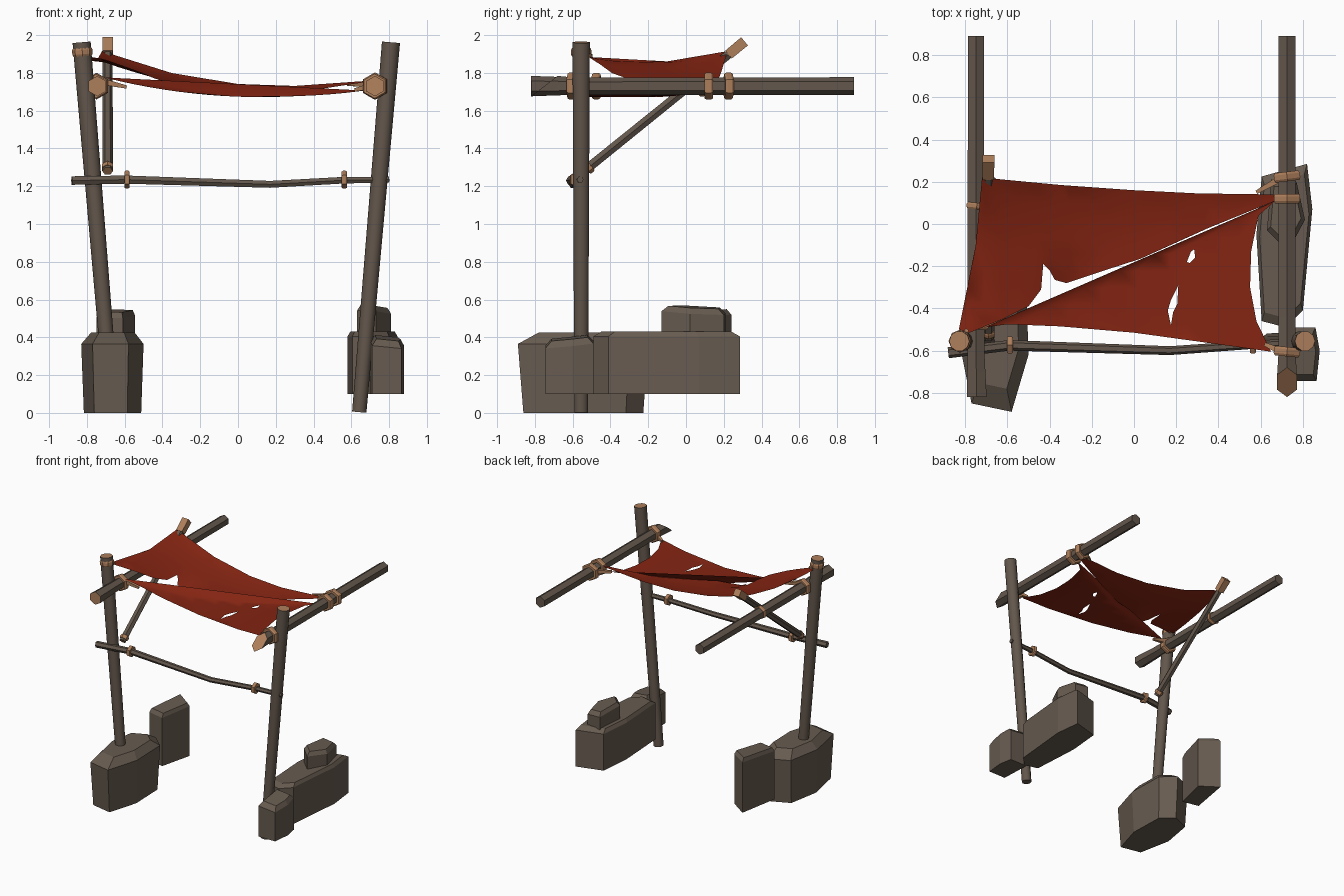
import bpy, bmesh, math
from mathutils import Vector, geometry

if "Cube" in bpy.data.objects:
    bpy.data.objects.remove(bpy.data.objects["Cube"])


def material(name, rgb):
    m = bpy.data.materials.new(name)
    m.diffuse_color = (*rgb, 1)
    m.use_nodes = True
    m.node_tree.nodes["Principled BSDF"].inputs["Base Color"].default_value = m.diffuse_color
    return m


WOOD = material("weathered wood", (0.125, 0.095, 0.072))
STONE = material("brown stone", (0.135, 0.105, 0.08))
TAN = material("tan rope and cut wood", (0.42, 0.21, 0.105))
CLOTH = material("red cloth", (0.23, 0.018, 0.006))


def finish(name, bm, mats, smooth=None, recalc=True):
    if recalc:
        bmesh.ops.recalc_face_normals(bm, faces=bm.faces)
    me = bpy.data.meshes.new(name)
    bm.to_mesh(me)
    bm.free()
    ob = bpy.data.objects.new(name, me)
    bpy.context.collection.objects.link(ob)
    for m in mats:
        me.materials.append(m)
    if smooth:
        bpy.ops.object.select_all(action='DESELECT')
        ob.select_set(True)
        bpy.context.view_layer.objects.active = ob
        bpy.ops.object.shade_smooth_by_angle(angle=math.radians(smooth))
    return ob


def tube(name, pts, radii, sides, mat, tan_start=False, tan_end=False, smooth=50, slant=0, turn=0.5):
    """Tapered pole through points; ends may show tan cut wood."""
    pts = [Vector(p) for p in pts]
    bm = bmesh.new()
    rings = []
    for i, (p, r) in enumerate(zip(pts, radii)):
        t = (pts[min(i + 1, len(pts) - 1)] - pts[max(i - 1, 0)]).normalized()
        ref = Vector((0, 0, 1)) if abs(t.z) < 0.9 else Vector((0, 1, 0))
        u = (ref - t * ref.dot(t)).normalized()
        v = t.cross(u)
        ring = []
        for k in range(sides):
            a = math.tau * (k + turn) / sides
            co = p + (u * math.cos(a) + v * math.sin(a)) * r
            if i == 0 and slant:
                co += t * slant * (math.cos(a) + 1) / 2
            ring.append(bm.verts.new(co))
        rings.append(ring)
    for a, b in zip(rings, rings[1:]):
        for k in range(sides):
            bm.faces.new((a[k], a[(k + 1) % sides], b[(k + 1) % sides], b[k]))
    bm.faces.new(rings[0]).material_index = int(tan_start)
    bm.faces.new(rings[-1]).material_index = int(tan_end)
    return finish(name, bm, [mat, TAN], smooth)


def lashing(name, p, axis, r, w=0.045, sides=6):
    p, axis = Vector(p), Vector(axis).normalized()
    steps = (-0.5, -0.25, 0.25, 0.5)
    tube(name, [p + axis * w * s for s in steps], [r * 0.9, r, r, r * 0.9], sides, TAN, smooth=None, turn=0)


def rock(name, pts, z0, z1, ztop, inset=0.2, foot=1.0, tilt=(0, 0)):
    """Faceted block: footprint, shoulder ring and smaller top."""
    c = Vector((sum(p[0] for p in pts), sum(p[1] for p in pts))) / len(pts)
    bm = bmesh.new()
    rings = []
    for z, s in ((z0, foot), (z1, 1), (ztop, 1 - inset)):
        ring = []
        for p in pts:
            d = (Vector(p) - c) * s
            dz = 0 if z == z0 else d.x * tilt[0] + d.y * tilt[1]
            ring.append(bm.verts.new((c.x + d.x, c.y + d.y, z + dz)))
        rings.append(ring)
    n = len(pts)
    for a, b in zip(rings, rings[1:]):
        for k in range(n):
            bm.faces.new((a[k], a[(k + 1) % n], b[(k + 1) % n], b[k]))
    bm.faces.new(rings[0])
    bm.faces.new(rings[-1])
    finish(name, bm, [STONE])


def inside(p, poly):
    hit = False
    for a, b in zip(poly, poly[1:] + poly[:1]):
        if (a[1] > p[1]) != (b[1] > p[1]):
            if p[0] < a[0] + (p[1] - a[1]) * (b[0] - a[0]) / (b[1] - a[1]):
                hit = not hit
    return hit


def cloth(name, outline, holes, height):
    """Thin sheet: outline with torn holes, draped by a height rule."""
    verts, edges = [], []
    for loop in [outline] + holes:
        n0, n = len(verts), len(loop)
        verts += [Vector(p) for p in loop]
        edges += [(n0 + i, n0 + (i + 1) % n) for i in range(n)]
    for i in range(-10, 10):
        for j in range(-8, 4):
            p = (i * 0.08 + 0.013, j * 0.08 + 0.017)
            if inside(p, outline) and not any(inside(p, h) for h in holes):
                verts.append(Vector(p))
    vs, _, fs = geometry.delaunay_2d_cdt(verts, edges, [], 0, 1e-5)[:3]
    bm = bmesh.new()
    bv = [bm.verts.new((v.x, v.y, height(v.x, v.y))) for v in vs]
    for f in fs:
        c = sum((vs[i] for i in f), Vector((0, 0))) / len(f)
        if inside(c, outline) and not any(inside(c, h) for h in holes):
            face = bm.faces.new([bv[i] for i in f])
            face.normal_update()
            if face.normal.z < 0:
                face.normal_flip()
    bmesh.ops.delete(bm, geom=[v for v in bm.verts if not v.link_faces], context='VERTS')
    finish(name, bm, [CLOTH], 60, recalc=False)


# Leaning posts
for side, s, xb, xt in (("left", -1, 0.665, 0.828), ("right", 1, 0.642, 0.81)):
    tube(side + "_post", [(s * xb, -0.555, 0.004), (s * xt, -0.555, 1.962)],
         [0.038, 0.048], 10, WOOD, tan_end=True)
lashing("left_post_binding", (-0.824, -0.555, 1.91), (-0.083, 0, 1), 0.054, 0.045, 8)

# Roof poles running front to back
tube("left_roof_pole", [(-0.745, -0.82, 1.73), (-0.749, -0.6, 1.73), (-0.749, 0.89, 1.73)],
     [0.054, 0.046, 0.044], 6, WOOD, tan_start=True, turn=0)
tube("right_roof_pole", [(0.725, -0.82, 1.73), (0.725, -0.6, 1.73), (0.725, 0.89, 1.73)],
     [0.054, 0.046, 0.047], 6, WOOD, tan_start=True, slant=0.14, turn=0)
lashing("left_pole_lashing", (-0.749, -0.475, 1.73), (0.1, 1, 0), 0.07)
lashing("left_brace_lashing", (-0.745, 0.085, 1.73), (0.1, 1, 0), 0.056, 0.03)
for y, tilt in ((-0.605, 0.1), (0.12, 0), (0.225, -0.12)):
    lashing("right_pole_lashing", (0.725, y, 1.73), (tilt, 1, 0), 0.072)

# Bent cross bar and its lashings
tube("cross_bar", [(-0.88, -0.61, 1.23), (-0.59, -0.575, 1.235), (0.17, -0.6, 1.21),
                   (0.56, -0.572, 1.232), (0.8, -0.56, 1.235)],
     [0.026, 0.025, 0.021, 0.02, 0.018], 6, WOOD)
for x in (-0.588, 0.563):
    lashing("cross_bar_lashing", (x, -0.573, 1.235), (1, 0, 0), 0.047, 0.028)

# Diagonal brace with a cut tip
tube("brace", [(-0.69, -0.54, 1.28), (-0.69, 0.235, 1.905)], [0.028, 0.026], 6, WOOD, tan_start=True)
tube("brace_tip", [(-0.69, 0.225, 1.897), (-0.69, 0.31, 1.967)], [0.038, 0.04], 4, TAN, smooth=None)
lashing("brace_foot_lashing", (-0.69, -0.515, 1.3), (0, 0.78, 0.62), 0.034, 0.03)


# Torn upper sheet
def upper_height(x, y):
    cx = max(x, -0.72)
    z = 1.75 + (0.165 * ((0.2 - cx) / 0.92) ** 2 if cx < 0.2 else 0.13 * (cx - 0.2) ** 2)
    z -= 0.055 * max(0, 1 - ((y + 0.145) / 0.365) ** 2)
    z -= 0.03 * max(0, (-y - 0.25) / 0.26)
    return z - 0.05 * math.exp(-((x + 0.3) ** 2 + (y + 0.29) ** 2) / 0.012)


cloth("upper_cloth", [(-0.72, 0.22), (-0.75, -0.1), (-0.83, -0.5), (-0.78, -0.515), (-0.62, -0.45),
                      (-0.5, -0.39), (-0.44, -0.31), (-0.43, -0.19), (-0.4, -0.22), (-0.375, -0.265),
                      (-0.32, -0.28), (-0.14, -0.22), (0.03, -0.165), (0.35, -0.02), (0.67, 0.11),
                      (0.66, 0.14), (0.3, 0.145), (0, 0.16), (-0.35, 0.185)], [], upper_height)


# Sagging lower sheet with two tears
def lower_height(x, y):
    return 1.672 + 0.085 * ((x - 0.12) / 0.75) ** 2 - 0.03 * max(0, x - 0.3)


cloth("lower_cloth", [(-0.71, -0.49), (0.67, 0.11), (0.59, 0.04), (0.555, -0.13), (0.55, -0.3), (0.58, -0.46),
                      (0.65, -0.605), (0.4, -0.57), (0, -0.515), (-0.35, -0.485), (-0.6, -0.475)],
      [[(0.25, -0.18), (0.27, -0.13), (0.285, -0.12), (0.29, -0.16), (0.265, -0.185)],
       [(0.21, -0.29), (0.175, -0.36), (0.16, -0.41), (0.175, -0.48), (0.185, -0.42), (0.205, -0.38)]],
      lower_height)

# Short cords from sheet corners to the lashings
for a, b in (((-0.59, -0.465, 1.725), (-0.72, -0.475, 1.755)),
             ((0.62, -0.57, 1.71), (0.71, -0.61, 1.73)),
             ((0.58, 0.15, 1.74), (0.71, 0.225, 1.74)),
             ((-0.79, -0.5, 1.89), (-0.825, -0.555, 1.9))):
    tube("corner_cord", [a, b], [0.012, 0.024], 4, TAN, smooth=None)

# Foundation stones
rock("left_base_stone", [(-0.77, -0.85), (-0.58, -0.89), (-0.5, -0.62), (-0.51, -0.3),
                         (-0.62, -0.2), (-0.78, -0.27), (-0.83, -0.55)], 0, 0.365, 0.425, 0.3, 0.92)
rock("left_rear_slab", [(-0.75, -0.1), (-0.61, -0.13), (-0.545, 0.14), (-0.69, 0.24)],
     0.1, 0.51, 0.54, 0.12, tilt=(0, 0.05))
rock("right_base_stone", [(0.605, 0.225), (0.82, 0.285), (0.845, 0.07), (0.8, -0.41),
                          (0.72, -0.49), (0.605, -0.46), (0.58, -0.05)], 0.1, 0.405, 0.432, 0.12)
rock("right_front_stone", [(0.71, -0.745), (0.865, -0.745), (0.88, -0.6), (0.86, -0.49), (0.7, -0.49)],
     0.1, 0.36, 0.395, 0.25, tilt=(-0.1, 0.1))
rock("right_top_stone", [(0.63, -0.03), (0.73, -0.13), (0.81, 0.02), (0.77, 0.2), (0.65, 0.21)],
     0.41, 0.53, 0.56, 0.2, tilt=(-0.08, -0.05))
